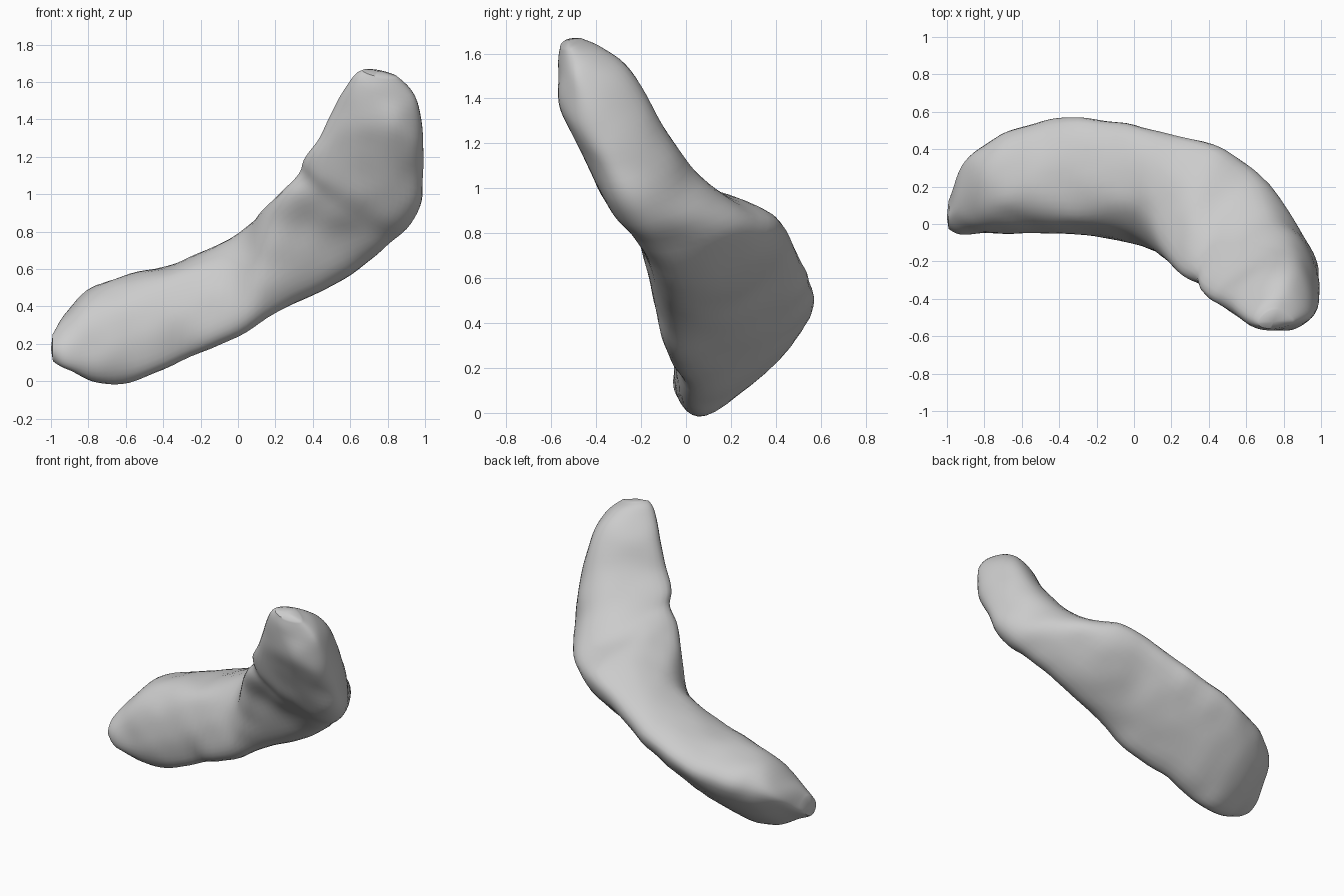
import bpy
import bmesh
import math
from mathutils import Vector, noise

default_cube = bpy.data.objects.get("Cube")
if default_cube:
    bpy.data.objects.remove(default_cube, do_unlink=True)

SPAN_POINTS = 10
STEPS = 6

# Long lower half: x, then (y, z) of the bottom, front, top and back of each section
LOWER = [
    (-.99, (.03, .11), (-.02, .17), (.05, .25), (.12, .19)),
    (-.92, (.03, .07), (-.05, .18), (.10, .35), (.31, .31)),
    (-.78, (.08, .01), (-.05, .21), (.12, .49), (.44, .37)),
    (-.58, (.09, .00), (-.05, .26), (.13, .56), (.53, .42)),
    (-.30, (.09, .11), (-.05, .35), (.12, .63), (.57, .51)),
    (.00, (.02, .25), (-.10, .48), (.12, .79), (.53, .61)),
]

# Bend and raised half: bottom, front, top and back of each tilted section
UPPER = [
    ((.25, .01, .39), (.20, -.18, .68), (.15, -.08, .93), (.25, .46, .77)),
    ((.56, .00, .54), (.42, -.22, .80), (.25, -.21, 1.03), (.44, .41, .85)),
    ((.82, -.09, .75), (.62, -.28, .85), (.32, -.27, 1.11), (.64, .24, .91)),
    ((.96, -.20, .90), (.73, -.37, .95), (.35, -.33, 1.18), (.71, .04, 1.08)),
    ((.99, -.32, 1.11), (.75, -.47, 1.18), (.43, -.38, 1.30), (.80, -.09, 1.26)),
    ((.99, -.42, 1.32), (.79, -.56, 1.36), (.51, -.43, 1.46), (.82, -.22, 1.49)),
    ((.95, -.49, 1.51), (.76, -.57, 1.53), (.61, -.50, 1.62), (.80, -.36, 1.62)),
    ((.85, -.52, 1.63), (.74, -.56, 1.63), (.67, -.53, 1.66), (.76, -.46, 1.67)),
]


def make_material(name, colour):
    mat = bpy.data.materials.new(name)
    mat.use_nodes = True
    mat.diffuse_color = colour
    mat.node_tree.nodes["Principled BSDF"].inputs["Base Color"].default_value = colour
    return mat


def curve_between(p0, p1, p2, p3, t, fullness):
    """Smooth curve from p1 to p2; greater fullness gives a rounder bulge."""
    start = (p2 - p0) * fullness
    end = (p3 - p1) * fullness
    ease = t * t * (3 - 2 * t)
    return p1.lerp(p2, ease) + start * (t * (1 - t) ** 2) - end * (t * t * (1 - t))


def dense_sections():
    """Extra sections between the given ones, along four smooth lines."""
    rows = [[Vector((x, *point)) for point in points] for x, *points in LOWER]
    rows += [[Vector(point) for point in row] for row in UPPER]
    last = len(rows) - 1
    for i in range(last):
        near = [rows[min(max(i + k, 0), last)] for k in (-1, 0, 1, 2)]
        for s in range(STEPS):
            yield [curve_between(*line, s / STEPS, 0.5) for line in zip(*near)]
    yield rows[last]


def outline(corners):
    """Closed rounded outline through four points."""
    for i in range(4):
        near = [corners[(i + k) % 4] for k in (-1, 0, 1, 2)]
        for s in range(SPAN_POINTS):
            yield curve_between(*near, s / SPAN_POINTS, 0.65)


def lumpy(point):
    """Worn, uneven surface."""
    return point + noise.noise_vector(point * 6) * 0.01


# Loft the body through the sections
bm = bmesh.new()
rings = [[bm.verts.new(lumpy(p)) for p in outline(c)] for c in dense_sections()]
sides = len(rings[0])
for lower, upper in zip(rings, rings[1:]):
    for k in range(sides):
        n = (k + 1) % sides
        bm.faces.new((lower[k], lower[n], upper[n], upper[k]))

# Rounded ends
for ring, inner, bulge in ((rings[0], rings[1], 0.015), (rings[-1], rings[-2], 0.015)):
    middle = sum((v.co for v in ring), Vector()) / sides
    before = sum((v.co for v in inner), Vector()) / sides
    tip = bm.verts.new(middle + (middle - before).normalized() * bulge)
    for k in range(sides):
        bm.faces.new((ring[k], ring[(k + 1) % sides], tip))

bmesh.ops.recalc_face_normals(bm, faces=bm.faces)
mesh = bpy.data.meshes.new("bent_body")
bm.to_mesh(mesh)
bm.free()
body = bpy.data.objects.new("bent_body", mesh)
bpy.context.collection.objects.link(body)
mesh.materials.append(make_material("light grey", (0.6, 0.6, 0.6, 1.0)))

bpy.ops.object.select_all(action='DESELECT')
body.select_set(True)
bpy.context.view_layer.objects.active = body
bpy.ops.object.shade_smooth_by_angle(angle=math.radians(40))
